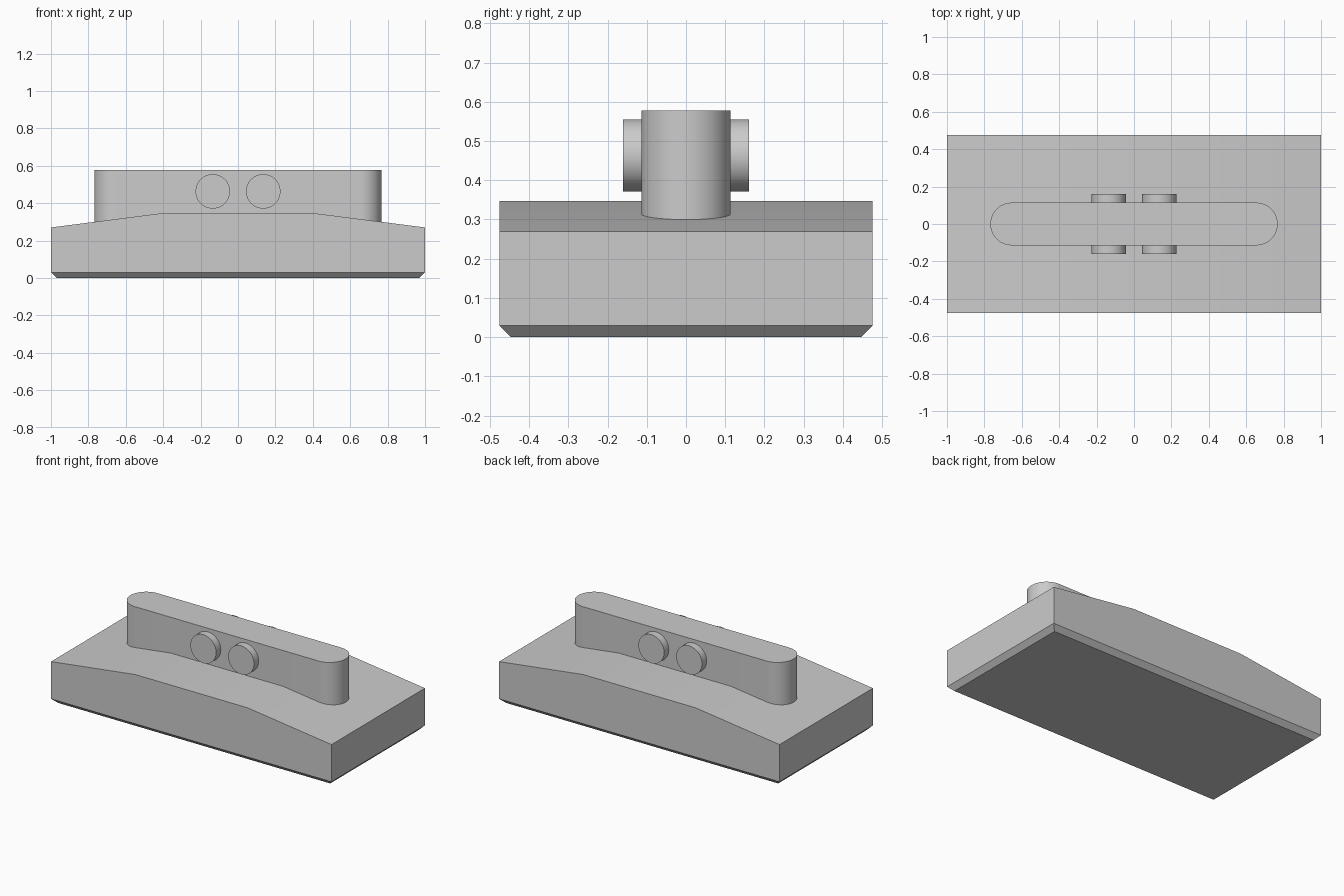
import bpy, bmesh, math
from mathutils import Matrix, Vector

cube = bpy.data.objects.get("Cube")
if cube:
    bpy.data.objects.remove(cube, do_unlink=True)

HALF_DEPTH = 0.476
CHAMFER = 0.03
HANDLE_RADIUS = 0.114
HANDLE_CENTRE = 0.768 - HANDLE_RADIUS

grey = bpy.data.materials.new("plain grey")
grey.use_nodes = True
colour = (0.6, 0.6, 0.6, 1)
grey.diffuse_color = colour
grey.node_tree.nodes["Principled BSDF"].inputs["Base Color"].default_value = colour


def finish(bm, name):
    """Turn a bmesh into a smooth object that keeps its sharp edges."""
    bmesh.ops.recalc_face_normals(bm, faces=bm.faces)
    mesh = bpy.data.meshes.new(name)
    bm.to_mesh(mesh)
    bm.free()
    mesh.materials.append(grey)
    obj = bpy.data.objects.new(name, mesh)
    bpy.context.collection.objects.link(obj)
    bpy.ops.object.select_all(action='DESELECT')
    obj.select_set(True)
    bpy.context.view_layer.objects.active = obj
    bpy.ops.object.shade_smooth_by_angle(angle=math.radians(30))
    return obj


def prism(points, direction):
    """Extrude a closed outline along a direction."""
    bm = bmesh.new()
    face = bm.faces.new([bm.verts.new(p) for p in points])
    moved = bmesh.ops.extrude_face_region(bm, geom=[face], use_keep_orig=True)
    verts = [v for v in moved["geom"] if isinstance(v, bmesh.types.BMVert)]
    bmesh.ops.translate(bm, verts=verts, vec=direction)
    return bm


# Base: crowned block with a chamfered underside
right_half = [(1, 0), (1, 0.27), (0.4, 0.347)]
profile = right_half + [(-x, z) for x, z in reversed(right_half)]
bm = prism([(x, -HALF_DEPTH, z) for x, z in profile], Vector((0, 2 * HALF_DEPTH, 0)))
bottom = [e for e in bm.edges if all(v.co.z < 0.001 for v in e.verts)]
bmesh.ops.bevel(bm, geom=bottom, offset=CHAMFER, segments=1, affect='EDGES')
finish(bm, "base")

# Handle: upright bar with rounded ends
STEPS = 32
outline = []
for side in (1, -1):
    for i in range(STEPS + 1):
        a = math.pi * i / STEPS - math.pi / 2
        outline.append((side * (HANDLE_CENTRE + HANDLE_RADIUS * math.cos(a)),
                        side * HANDLE_RADIUS * math.sin(a), 0.2))
finish(prism(outline, Vector((0, 0, 0.378))), "handle")

# Buttons: two round pins showing on both sides of the handle
for name, x in (("left_button", 0.135), ("right_button", -0.135)):
    bm = bmesh.new()
    turn = Matrix.Translation((x, 0, 0.463)) @ Matrix.Rotation(math.pi / 2, 4, 'X')
    bmesh.ops.create_cone(bm, cap_ends=True, segments=64, radius1=0.092,
                          radius2=0.092, depth=0.322, matrix=turn)
    finish(bm, name)
